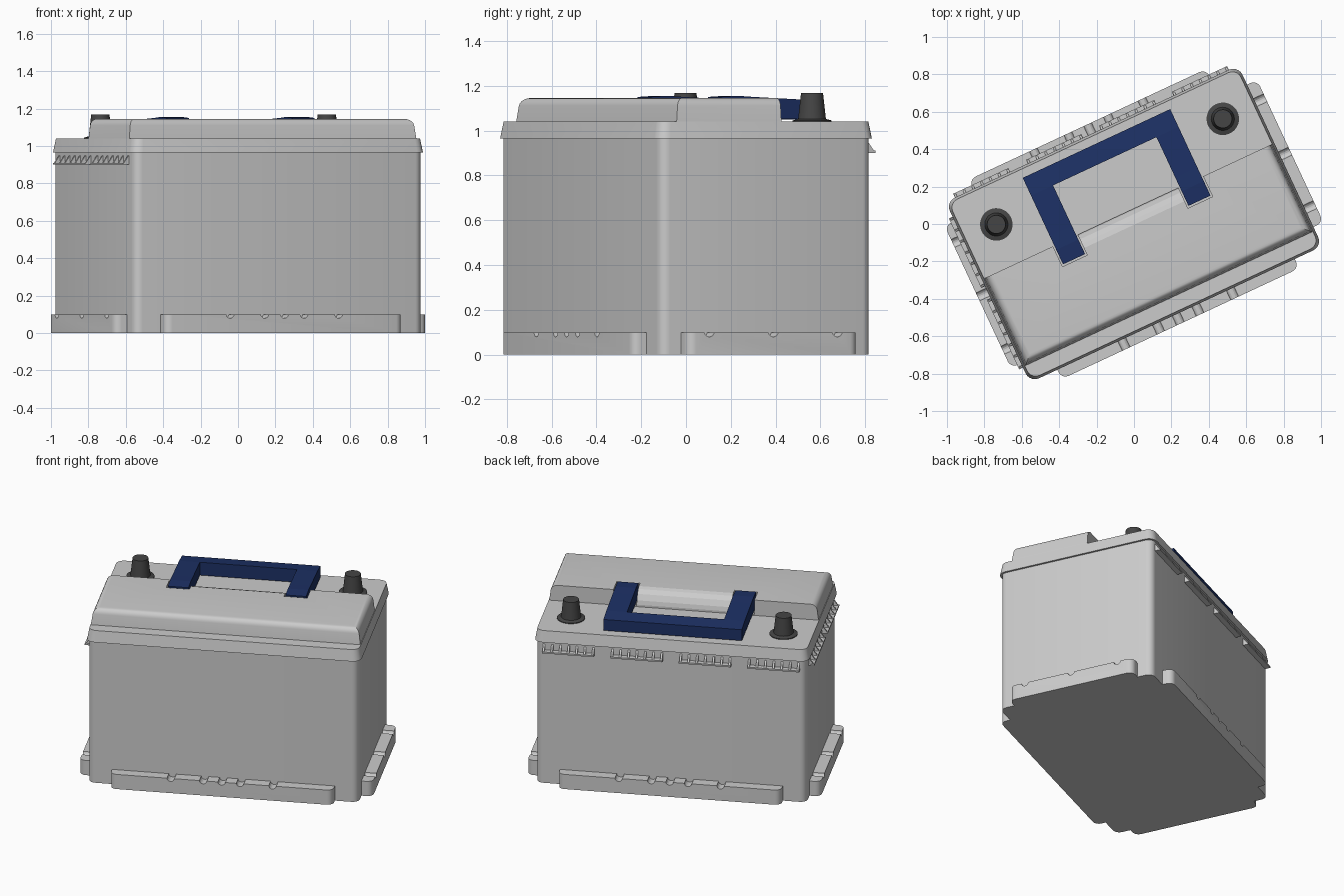
import bpy, bmesh, math
from mathutils import Matrix

if "Cube" in bpy.data.objects:
    bpy.data.objects.remove(bpy.data.objects["Cube"])

TURN = Matrix.Rotation(math.radians(25), 4, 'Z')   # whole battery sits turned


def material(name, rgb):
    m = bpy.data.materials.new(name)
    m.diffuse_color = (*rgb, 1)
    m.use_nodes = True
    m.node_tree.nodes["Principled BSDF"].inputs["Base Color"].default_value = m.diffuse_color
    return m


def finish(bm, name, mat=None, smooth=True):
    bmesh.ops.recalc_face_normals(bm, faces=bm.faces)
    me = bpy.data.meshes.new(name)
    bm.to_mesh(me)
    bm.free()
    ob = bpy.data.objects.new(name, me)
    bpy.context.collection.objects.link(ob)
    if mat:
        me.materials.append(mat)
    bpy.context.view_layer.objects.active = ob
    bpy.ops.object.select_all(action='DESELECT')
    ob.select_set(True)
    if smooth:
        bpy.ops.object.shade_smooth_by_angle(angle=math.radians(32))
    return ob


def loft(bm, rings):
    loops = [[bm.verts.new(p) for p in r] for r in rings]
    n = len(loops[0])
    for a, b in zip(loops, loops[1:]):
        for i in range(n):
            bm.faces.new((a[i], a[(i + 1) % n], b[(i + 1) % n], b[i]))
    bm.faces.new(loops[0])
    bm.faces.new(loops[-1])


def rounded(a, b, r, z, seg=5):
    pts = []
    for k, (sx, sy) in enumerate(((1, 1), (-1, 1), (-1, -1), (1, -1))):
        for i in range(seg + 1):
            t = math.pi / 2 * (k + i / seg)
            pts.append((sx * (a - r) + r * math.cos(t), sy * (b - r) + r * math.sin(t), z))
    return pts


def slab(name, sections):
    bm = bmesh.new()
    loft(bm, [rounded(*s) for s in sections])
    return finish(bm, name)


def along_u(bm, profile, u0, u1):
    loft(bm, [[(u, v, z) for v, z in profile] for u in (u0, u1)])


def cut(ob, bm):
    tool = finish(bm, "cutter", smooth=False)
    tool.hide_render = True
    m = ob.modifiers.new("cut", 'BOOLEAN')
    m.operation, m.solver, m.object = 'DIFFERENCE', 'EXACT', tool
    # cut goes before any smoothing modifier
    bpy.context.view_layer.objects.active = ob
    bpy.ops.object.modifier_move_to_index(modifier="cut", index=0)
    bpy.ops.object.modifier_apply(modifier="cut")
    bpy.data.objects.remove(tool)


navy = material("navy", (0.012, 0.03, 0.13))
dark = material("dark_metal", (0.06, 0.06, 0.06))

# case and lid slab
slab("case", [(.85, .52, .045, 0), (.85, .52, .045, .97)])
slab("lid", [(.863, .533, .055, .965), (.850, .520, .05, 1.04)])

# base hold-down ledges with round notches across the top
for name, a, b, spots, rot in (
        ("long_ledge", .70, .588, (-.32, -.116, 0, .116, .32), ('X', 'x')),
        ("end_ledge", .922, .42, (-.315, 0, .315), ('Y', 'y'))):
    ob = slab(name, [(a, b, .04, 0), (a, b, .04, .1)])
    bm = bmesh.new()
    for s in spots:
        loc = (s, 0, .103) if rot[0] == 'X' else (0, s, .103)
        bmesh.ops.create_cone(bm, cap_ends=True, segments=16, radius1=.024, radius2=.024, depth=3,
                              matrix=Matrix.Translation(loc) @ Matrix.Rotation(math.pi / 2, 4, rot[0]))
    cut(ob, bm)

# raised front part of the lid, rounded on front and ends
bm = bmesh.new()
loft(bm, [[(-a, -b, z), (a, -b, z), (a, .075, z), (-a, .075, z)]
          for a, b, z in ((.848, .442, 1.03), (.833, .428, 1.145))])
edges = [e for e in bm.edges if all(v.co.z > 1.1 for v in e.verts)
         and not all(v.co.y > 0 for v in e.verts)]
bmesh.ops.bevel(bm, geom=edges, offset=.035, segments=5, profile=.5, affect='EDGES')
cover = finish(bm, "raised_cover")
for s in (-1, 1):                      # pockets for the handle arms
    bm = bmesh.new()
    along_u(bm, [(-.045, 1.045), (.2, 1.045), (.2, 1.3), (-.045, 1.3)],
            s * .37 - .073, s * .37 + .073)
    cut(cover, bm)
bm = bmesh.new()                       # rounded finger recess between the arms
along_u(bm, [(.08, 1.035), (.068, 1.08), (.048, 1.115), (.022, 1.137), (-.01, 1.147),
             (-.01, 1.3), (.2, 1.3), (.2, 1.035)], -.3, .3)
cut(cover, bm)

# carrying handle
bm = bmesh.new()
for s in (-1, 1):
    along_u(bm, [(-.035, 1.055), (.475, 1.05), (.475, 1.125), (.37, 1.138), (.13, 1.15),
                 (.05, 1.155), (-.035, 1.15)], s * .37 - .065, s * .37 + .065)
along_u(bm, [(.37, 1.05), (.475, 1.05), (.475, 1.125), (.37, 1.138)], -.305, .305)
bmesh.ops.remove_doubles(bm, verts=bm.verts, dist=1e-5)
finish(bm, "handle", navy, smooth=False)

# terminal posts with collars
for side, s in (("left", -1), ("right", 1)):
    bm = bmesh.new()
    rings = [(.087, 1.03), (.087, 1.045), (.062, 1.052), (.049, 1.168)]
    loft(bm, [[(s * .668 + r * math.cos(i * math.tau / 32), .309 + r * math.sin(i * math.tau / 32), z)
               for i in range(32)] for r, z in rings])
    finish(bm, side + "_terminal", dark)

# ribbed grip rails under the lid: four on the back, two on the left end
def grip(name, half, fins, place):
    bm = bmesh.new()
    along_u(bm, [(-.01, .9), (.035, .9), (.035, .91), (-.01, .91)], -half, half)
    for i in range(fins):
        u = -half + .008 + (2 * half - .016) * i / (fins - 1)
        along_u(bm, [(-.01, .905), (.033, .905), (0, .95), (-.01, .95)], u - .006, u + .006)
    bm.transform(place)
    finish(bm, name, smooth=False)


for i, u in enumerate((-.645, -.215, .215, .645)):
    grip(f"back_grip_{i + 1}", .163, 7, Matrix.Translation((u, .52, 0)))
for i, v in enumerate((-.24, .24)):
    grip(f"end_grip_{i + 1}", .205, 7,
         Matrix.Translation((-.85, v, 0)) @ Matrix.Rotation(math.pi / 2, 4, 'Z'))

# turn everything to its final heading
for ob in bpy.context.collection.objects:
    ob.data.transform(TURN)
